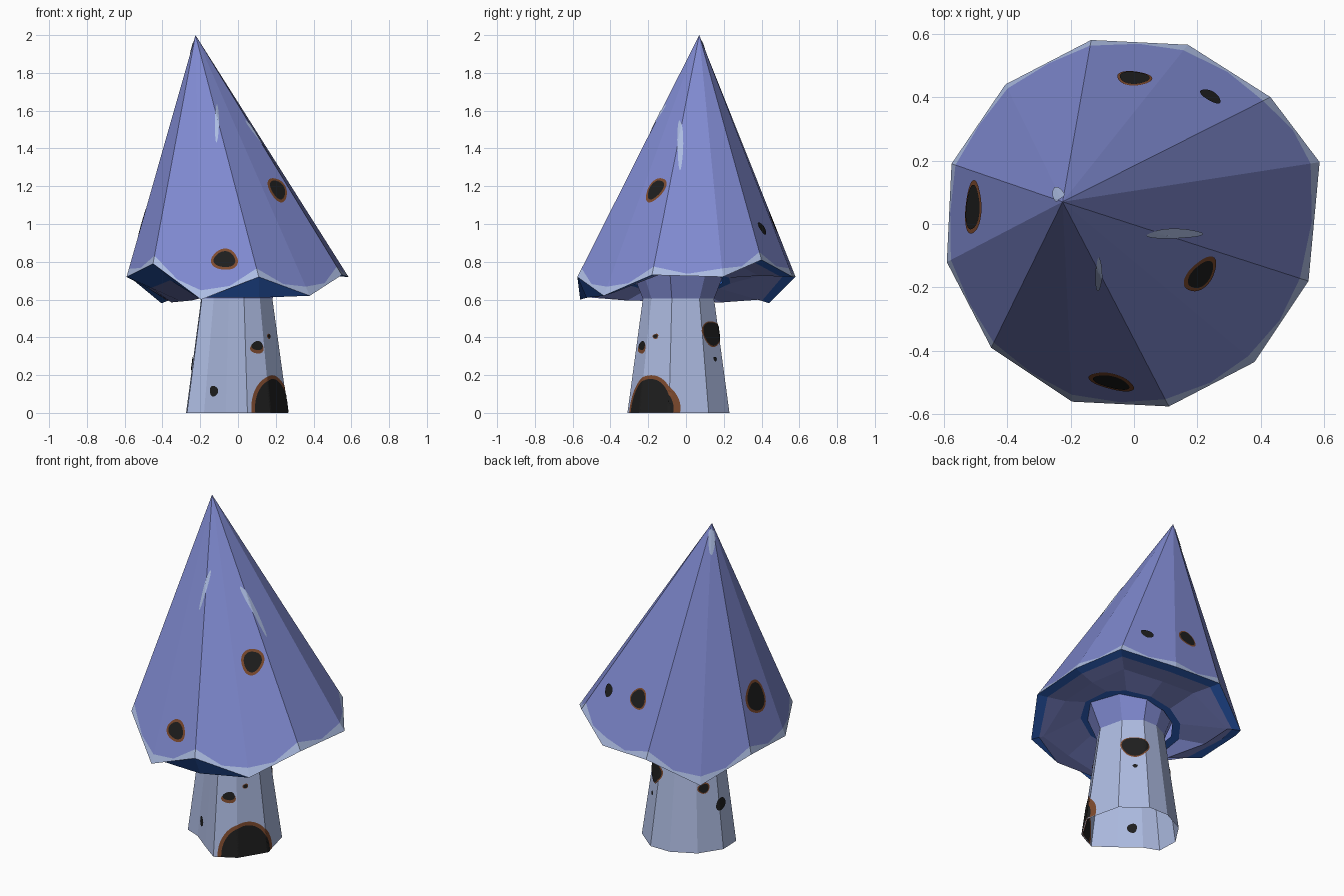
import bpy
from math import sin, cos, pi, radians
from mathutils import Vector
from mathutils.bvhtree import BVHTree

if "Cube" in bpy.data.objects:
    bpy.data.objects.remove(bpy.data.objects["Cube"])


def lin(c):
    c /= 255
    return c / 12.92 if c <= 0.04045 else ((c + 0.055) / 1.055) ** 2.4


def material(name, r, g, b):
    m = bpy.data.materials.new(name)
    m.diffuse_color = (lin(r), lin(g), lin(b), 1)
    m.use_nodes = True
    m.node_tree.nodes["Principled BSDF"].inputs["Base Color"].default_value = m.diffuse_color
    return m


PURPLE = material("cap purple", 127, 137, 207)
LIGHT = material("worn edge blue", 172, 188, 226)
STEM = material("stem pale blue", 172, 186, 224)
BLUE = material("underside blue", 48, 102, 200)
BLACK = material("hole black", 30, 30, 30)
BROWN = material("hole rim brown", 125, 74, 46)


def make(name, verts, faces, mats, ids=None):
    me = bpy.data.meshes.new(name)
    me.from_pydata([tuple(v) for v in verts], [], faces)
    for m in mats:
        me.materials.append(m)
    if ids:
        me.polygons.foreach_set("material_index", ids)
    me.update()
    ob = bpy.data.objects.new(name, me)
    bpy.context.collection.objects.link(ob)
    return ob


# Cap: crooked twelve-sided cone with a worn rim and a painted underside
APEX = Vector((-0.225, 0.07, 2.0))
RIM = [Vector(p) for p in (
    (0.11, -0.575, 0.72), (0.38, -0.435, 0.62), (0.55, -0.18, 0.73),
    (0.585, 0.195, 0.72), (0.43, 0.40, 0.81), (0.17, 0.565, 0.72),
    (-0.135, 0.58, 0.72), (-0.405, 0.44, 0.58), (-0.575, 0.19, 0.72),
    (-0.59, -0.12, 0.72), (-0.45, -0.39, 0.79), (-0.195, -0.56, 0.60))]
HUB = Vector((-0.01, -0.04, 0.74))
N = len(RIM)
verts = list(RIM)                                               # 0: rim
verts += [p.lerp(APEX, 0.035) for p in RIM]                     # 1: wear at corners
verts += [((RIM[i] + RIM[(i + 1) % N]) / 2).lerp(APEX, 0.009) for i in range(N)]

# Underside rings; the left and front edges fold down to chords between the low corners
band, belly = [], []
for i, p in enumerate(RIM):
    if i in (8, 9, 10):
        chord = RIM[7].lerp(RIM[11], (i - 7) / 4)
        band.append(p.lerp(chord, 0.45))
        belly.append(chord)
    elif i == 0:
        fold = (RIM[11] + RIM[1]) / 2 + Vector((0.02, -0.03, 0))
        band.append(fold)
        belly.append(fold.lerp(HUB, 0.15))
    elif i in (1, 7, 11):
        band.append(p.lerp(HUB, 0.08))
        belly.append(p.lerp(HUB, 0.12))
    else:
        band.append(p.lerp(HUB, 0.11))
        belly.append(p.lerp(HUB, 0.3))
verts += band + belly
for r in (0.28, 0.235):
    for p in RIM:
        d = p - HUB
        d.z = 0
        q = HUB + d.normalized() * r
        q.z = 0.70 + 0.22 * q.x                                 # tilted hub
        verts.append(q)
verts.append(APEX)
faces, ids = [], []
for i in range(N):
    j = (i + 1) % N
    faces += [(i, j, N + j, 2 * N + i, N + i),
              (N + i, 2 * N + i, N + j, 7 * N)]
    ids += [1, 0]
    for ring, idx in ((0, 2), (3, 0), (4, 0), (5, 2)):
        nxt = 3 if ring == 0 else ring + 1
        faces.append((ring * N + j, ring * N + i, nxt * N + i, nxt * N + j))
        ids.append(idx)
cap = make("cap", verts, faces, [PURPLE, LIGHT, BLUE], ids)

# Stem: tapered hollow tube with an uneven outline, open at the bottom
BASE = [(-0.27, -0.10), (-0.18, -0.135), (-0.065, -0.225), (0.05, -0.31), (0.17, -0.245),
        (0.265, -0.09), (0.215, 0.12), (0.08, 0.23), (-0.05, 0.23), (-0.19, 0.16), (-0.275, 0.03)]


def tube(name, z0, s0, z1, s1, mat):
    n = len(BASE)
    vs = [(HUB.x + (x - HUB.x) * s, HUB.y + (y - HUB.y) * s, z)
          for z, s in ((z0, s0), (z1, s1)) for x, y in BASE]
    fs = [(i, (i + 1) % n, n + (i + 1) % n, n + i) for i in range(n)]
    return make(name, vs, fs, [mat])


stem = tube("stem", 0, 1, 0.62, 0.69, STEM)
tube("collar", 0.605, 0.70, 0.755, 0.92, PURPLE)


# Painted spots: thin patches laid on a surface, aimed from a compass angle
def tree(ob):
    return BVHTree.FromPolygons([v.co.copy() for v in ob.data.vertices],
                                [tuple(p.vertices) for p in ob.data.polygons])


TREES = {"cap": tree(cap), "stem": tree(stem)}


def patch(name, on, angle, u, z, ru, rz, mat, off, arch=False):
    a = radians(angle)
    toward, right = Vector((sin(a), -cos(a), 0)), Vector((cos(a), sin(a), 0))
    rings, segs = (16, 64) if arch else (6, 32)
    vs, fs, hit = [], [], []
    for r in range(rings + 1):
        for k in range(segs + 1):
            f = max(r, 0.02) / rings
            t = (pi if arch else 2 * pi) * k / segs
            wob = 1 if arch else 1 + 0.06 * sin(3 * t + angle + u * 40)
            p = right * (u + ru * f * cos(t) * wob) + Vector((0, 0, z + rz * f * sin(t) * wob))
            loc, nor, _, _ = TREES[on].ray_cast(p + toward * 3, -toward)
            hit.append(loc is not None)
            if loc is None:
                vs.append(p)
                continue
            if nor.dot(toward) < 0:
                nor = -nor
            vs.append(loc + nor * off)
    w = segs + 1
    for r in range(rings):
        for k in range(segs):
            q = (r * w + k, (r + 1) * w + k, (r + 1) * w + k + 1, r * w + k + 1)
            if all(hit[i] for i in q):
                fs.append(q if off > 0 else q[::-1])
    make(name, vs, fs, [mat])


def hole(name, on, angle, u, z, ru, rz, edge=0.014, shift=0.0, arch=False, inside=False):
    for s in ((1, -1) if inside else (1,)):
        side = "" if s > 0 else "_inside"
        if edge:
            patch(name + "_border" + side, on, angle, u, z - shift, ru + edge, rz + edge,
                  BROWN, 0.003 * s, arch)
        patch(name + side, on, angle, u, z, ru, rz, BLACK, 0.005 * s, arch)


# Holes in the cap
hole("cap_hole_front", "cap", 0, -0.07, 0.81, 0.057, 0.042)
hole("cap_hole_right", "cap", 35, 0.08, 1.18, 0.05, 0.05)
hole("cap_hole_back", "cap", 180, 0.0, 1.01, 0.047, 0.048, 0.008)
hole("cap_hole_back_small", "cap", 180, -0.24, 0.975, 0.032, 0.032, 0)
hole("cap_hole_left", "cap", 270, -0.05, 1.0, 0.07, 0.077)

# Doorway and holes in the stem
hole("doorway", "stem", 45, -0.003, 0.002, 0.138, 0.177, 0.02, arch=True, inside=True)
hole("stem_hole_front", "stem", 0, 0.1, 0.355, 0.03, 0.024, 0.006, 0.012)
hole("stem_hole_front_small", "stem", 35, 0.04, 0.405, 0.012, 0.01, 0.004)
hole("stem_hole_low", "stem", 0, -0.125, 0.115, 0.022, 0.028, 0, inside=True)
hole("stem_hole_back", "stem", 145, -0.01, 0.42, 0.073, 0.062, 0.006)
hole("stem_hole_back_small", "stem", 145, -0.01, 0.285, 0.014, 0.012, 0)
hole("stem_hole_left", "stem", 215, 0.097, 0.37, 0.028, 0.025, 0.006)
hole("stem_hole_left_low", "stem", 215, 0.19, 0.26, 0.025, 0.035, 0)

# Worn streaks on the cap
patch("streak_front", "cap", 0, -0.112, 1.53, 0.01, 0.10, LIGHT, 0.003)
patch("streak_right", "cap", 90, -0.03, 1.42, 0.015, 0.13, LIGHT, 0.003)
patch("streak_tip", "cap", 215, 0.142, 1.9, 0.018, 0.07, LIGHT, 0.003)
